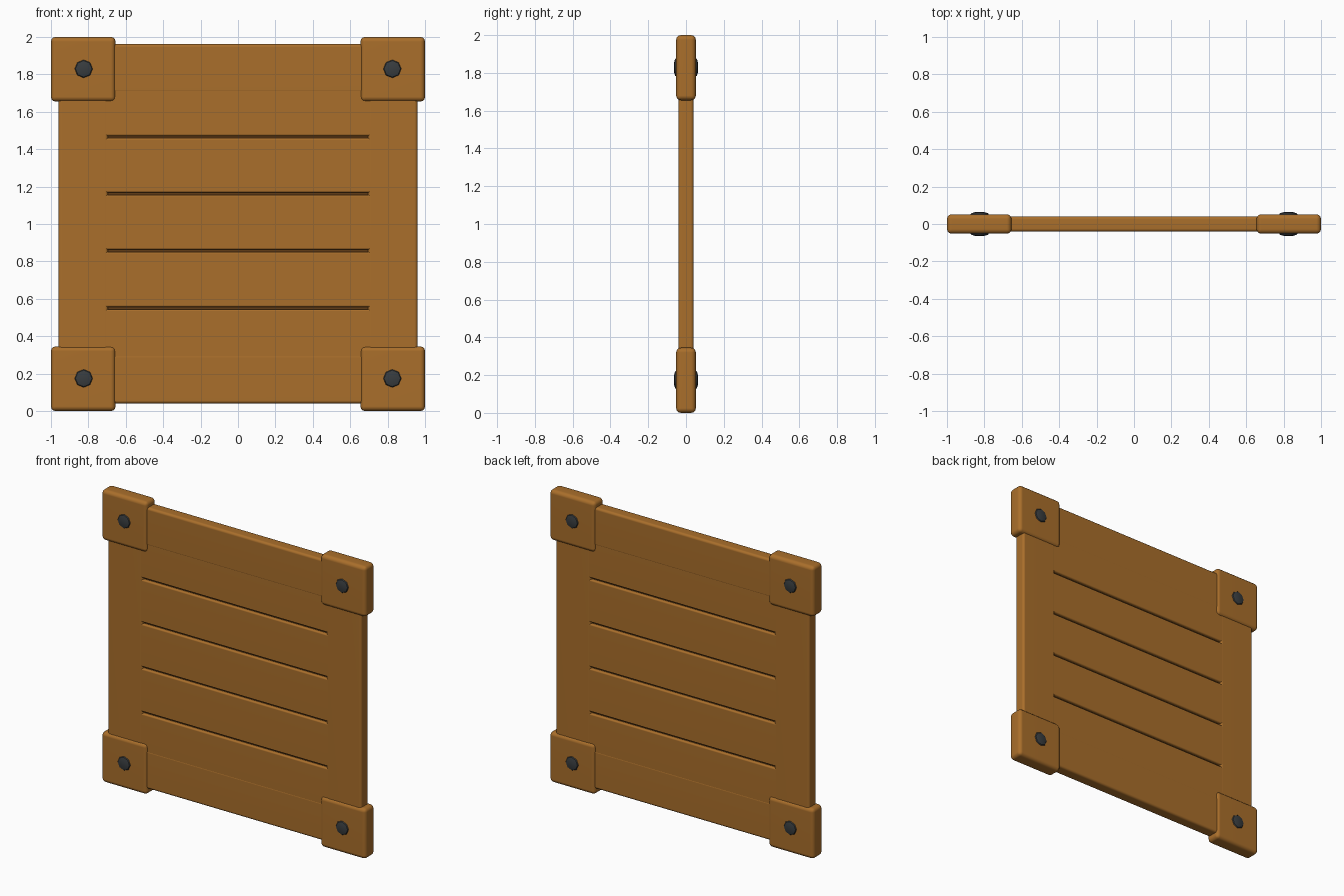
import bpy, bmesh, math
from mathutils import Matrix

if "Cube" in bpy.data.objects:
    bpy.data.objects.remove(bpy.data.objects["Cube"])


def material(name, rgb):
    m = bpy.data.materials.new(name)
    m.diffuse_color = (*rgb, 1)
    m.use_nodes = True
    m.node_tree.nodes["Principled BSDF"].inputs["Base Color"].default_value = m.diffuse_color
    return m


WOOD = material("brown wood", (0.40, 0.158, 0.024))
IRON = material("dark iron", (0.040, 0.046, 0.050))


def finish(bm, name, mat):
    bmesh.ops.recalc_face_normals(bm, faces=bm.faces)
    me = bpy.data.meshes.new(name)
    bm.to_mesh(me)
    bm.free()
    me.materials.append(mat)
    ob = bpy.data.objects.new(name, me)
    bpy.context.collection.objects.link(ob)
    bpy.context.view_layer.objects.active = ob
    ob.select_set(True)
    bpy.ops.object.shade_smooth_by_angle(angle=math.radians(40))
    ob.select_set(False)
    return ob


# Rounded wooden board from its front rectangle and half thickness
def board(name, x0, x1, z0, z1, half, bevel, segments=3):
    bm = bmesh.new()
    bmesh.ops.create_cube(bm, size=1)
    for v in bm.verts:
        v.co = (x1 if v.co.x > 0 else x0,
                half if v.co.y > 0 else -half,
                z1 if v.co.z > 0 else z0)
    bmesh.ops.bevel(bm, geom=bm.edges[:], offset=bevel, segments=segments,
                    profile=0.5, affect='EDGES')
    ob = finish(bm, name, WOOD)
    ob.modifiers.new("flat_faces", 'WEIGHTED_NORMAL').keep_sharp = True
    return ob


# Domed bolt running through a corner block
def bolt(name, x, z):
    bm = bmesh.new()
    rings = []
    for y, r in ((-0.063, 0.026), (-0.058, 0.044), (-0.045, 0.053),
                 (0.045, 0.053), (0.058, 0.044), (0.063, 0.026)):
        rings.append([bm.verts.new((x + r * math.cos(a), y, z + r * math.sin(a)))
                      for a in (i * math.tau / 8 for i in range(8))])
    for a, b in zip(rings, rings[1:]):
        for i in range(8):
            j = (i + 1) % 8
            bm.faces.new((a[i], a[j], b[j], b[i]))
    bm.faces.new(rings[0])
    bm.faces.new(rings[-1])
    return finish(bm, name, IRON)


# Frame rails
board("bottom_rail", -0.8, 0.8, 0.04, 0.302, 0.041, 0.016)
board("top_rail", -0.8, 0.8, 1.70, 1.962, 0.041, 0.016)
for side, s in (("left", -1), ("right", 1)):
    a, b = sorted((s * 0.96, s * 0.695))
    board(side + "_rail", a, b, 0.2, 1.8, 0.0405, 0.016)

# Panel planks, with a recessed backing filling the grooves between them
cuts = (0.245, 0.55, 0.857, 1.162, 1.465, 1.755)
for i, (z0, z1) in enumerate(zip(cuts, cuts[1:])):
    board("plank_%d" % (i + 1), -0.73, 0.73, z0 + 0.006, z1 - 0.006, 0.0395, 0.01)
board("backing_panel", -0.75, 0.75, 0.2, 1.8, 0.02, 0.004).data.materials[0] = \
    material("dark brown groove", (0.12, 0.045, 0.008))

# Corner blocks and bolts
for side, s in (("left", -1), ("right", 1)):
    for level, z0, z1 in (("bottom", 0, 0.345), ("top", 1.655, 2)):
        a, b = sorted((s * 1.0, s * 0.655))
        board("%s_%s_corner_block" % (level, side), a, b, z0, z1, 0.052, 0.025)
        bolt("%s_%s_bolt" % (level, side), s * 0.825, (z0 + z1) / 2 + 0.002)
